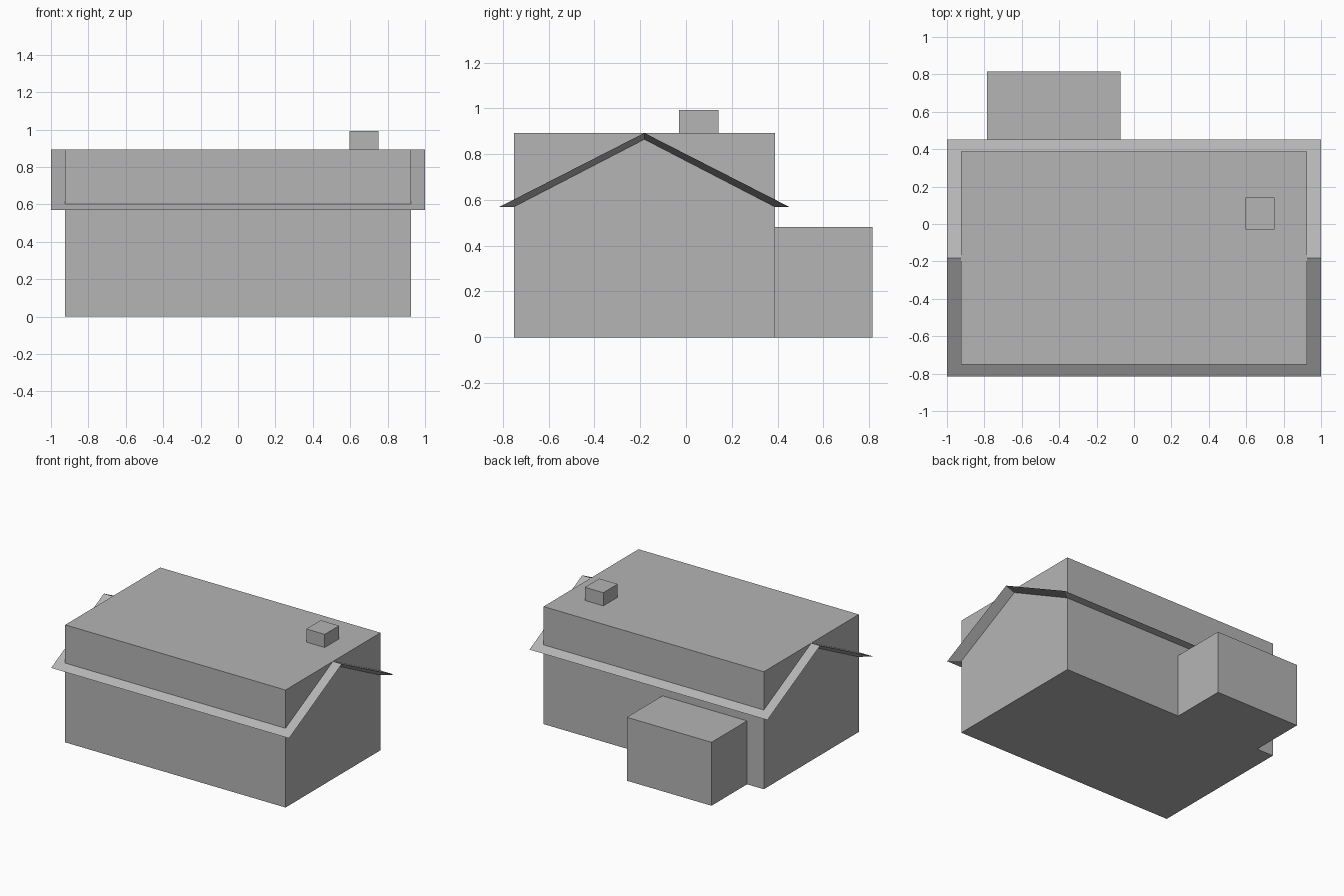
import bpy
import bmesh

cube = bpy.data.objects.get("Cube")
if cube:
    bpy.data.objects.remove(cube, do_unlink=True)

GREY = (0.46, 0.46, 0.46, 1.0)
mat = bpy.data.materials.new("plain_grey")
mat.use_nodes = True
mat.diffuse_color = GREY
mat.node_tree.nodes["Principled BSDF"].inputs["Base Color"].default_value = GREY


def add_object(name, bm):
    bmesh.ops.recalc_face_normals(bm, faces=bm.faces)
    mesh = bpy.data.meshes.new(name)
    bm.to_mesh(mesh)
    bm.free()
    mesh.materials.append(mat)
    obj = bpy.data.objects.new(name, mesh)
    bpy.context.collection.objects.link(obj)
    return obj


def box(name, low, high):
    bm = bmesh.new()
    bmesh.ops.create_cube(bm, size=1)
    for v in bm.verts:
        for i in range(3):
            v.co[i] = high[i] if v.co[i] > 0 else low[i]
    return add_object(name, bm)


# Main dimensions
ridge_y, eave_z, top_z = -0.182, 0.57, 0.893
wall_x, wall_half_y = 0.926, 0.57
roof_x, roof_half_y = 1.0, 0.633
back_y = ridge_y + wall_half_y

# Main block, rear annex and chimney
box("main_house", (-wall_x, ridge_y - wall_half_y, 0), (wall_x, back_y, top_z))
box("rear_annex", (-0.785, back_y, 0), (-0.073, 0.815, 0.482))
box("chimney", (0.595, -0.03, top_z), (0.75, 0.143, 0.993))


# Gable roof: a wide upper sheet whose rim tapers in to a lower sheet at the walls
def roof_sheet(bm, half_x, half_y, peak_z):
    profile = [(-half_y, eave_z), (0, peak_z), (half_y, eave_z)]
    return [[bm.verts.new((x, ridge_y + y, z)) for y, z in profile]
            for x in (-half_x, half_x)]


bm = bmesh.new()
upper = roof_sheet(bm, roof_x, roof_half_y, top_z)
lower = roof_sheet(bm, wall_x, wall_half_y, 0.865)
for i in range(2):
    for left, right in (upper, lower):
        bm.faces.new((left[i], left[i + 1], right[i + 1], right[i]))
    for end in range(2):
        u, w = upper[end], lower[end]
        bm.faces.new((u[i], u[i + 1], w[i + 1], w[i]))
for i in (0, 2):
    bm.faces.new((upper[0][i], upper[1][i], lower[1][i], lower[0][i]))
add_object("gable_roof", bm)
